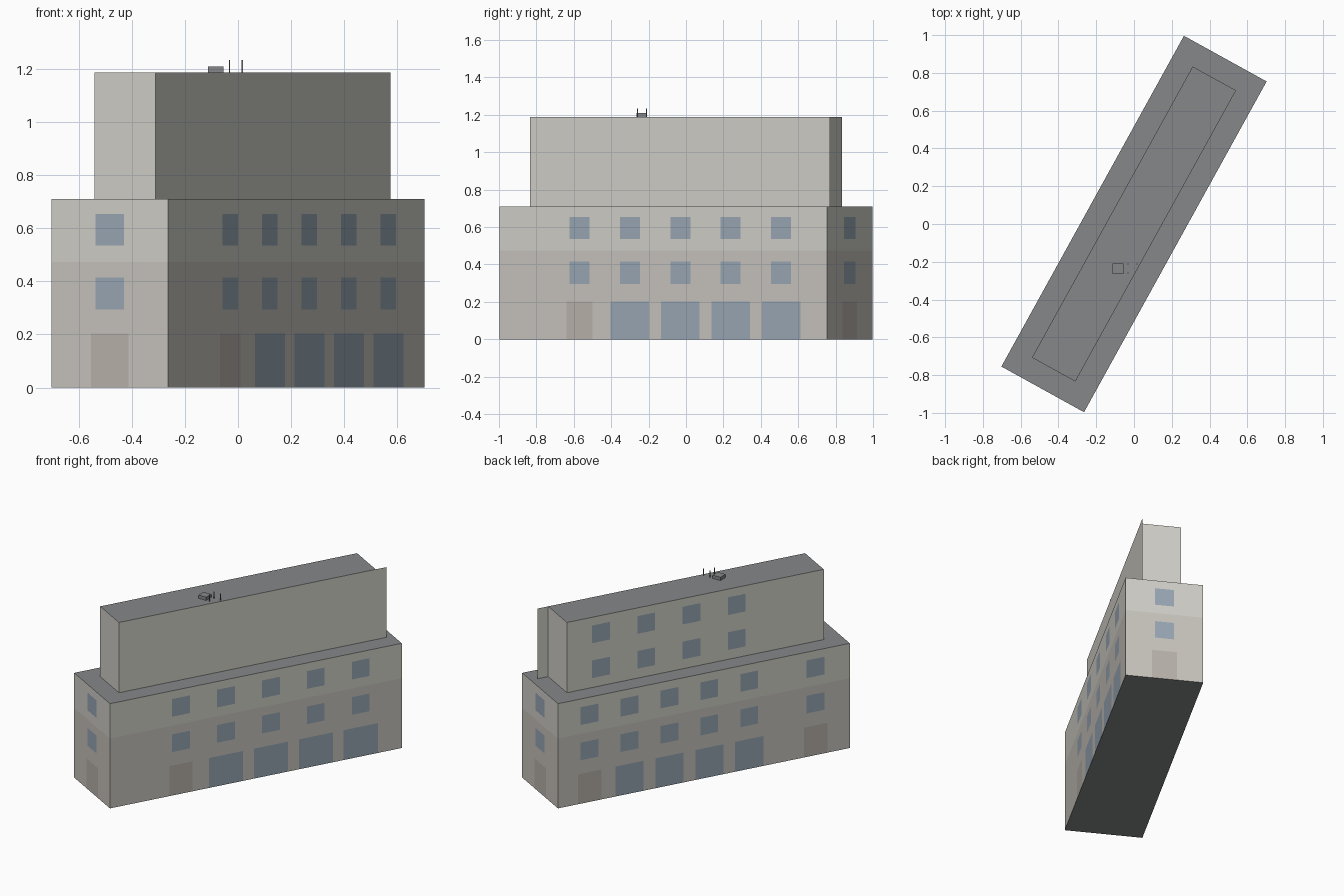
import bpy, bmesh, math
from mathutils import Vector

if "Cube" in bpy.data.objects:
    bpy.data.objects.remove(bpy.data.objects["Cube"])

ANG = math.radians(61.1)
U = Vector((math.cos(ANG), math.sin(ANG), 0))     # along the building
V = Vector((math.sin(ANG), -math.cos(ANG), 0))    # across the building
Z = Vector((0, 0, 1))


def mat(name, rgb):
    m = bpy.data.materials.new(name)
    m.diffuse_color = (*rgb, 1)
    m.use_nodes = True
    m.node_tree.nodes["Principled BSDF"].inputs["Base Color"].default_value = m.diffuse_color
    return m


MATS = [mat("upper_render", (0.64, 0.63, 0.58)), mat("lower_render", (0.58, 0.55, 0.51)),
        mat("window_glass", (0.32, 0.39, 0.46)), mat("door_panel", (0.48, 0.45, 0.41)),
        mat("roof_grey", (0.24, 0.245, 0.25))]
UPPER, LOWER, GLASS, DOOR, ROOF = range(5)


def pt(u, v, z):
    return U * u + V * v + Z * z


def wall(bm, a, b, z0, z1, panels=(), base=UPPER, split=None):
    """Flat wall from a to b (u, v), cut into cells; panels = (centre, width, z0, z1, material)."""
    a, b = Vector(a), Vector(b)
    length = (b - a).length
    d = (b - a) / length
    ss = sorted({0, round(length, 4)} | {round(c + k * w / 2, 4) for c, w, *_ in panels for k in (-1, 1)})
    zs = sorted({z0, z1} | ({split} if split else set()) | {z for p in panels for z in p[2:4]})
    vs = [[bm.verts.new(pt(*(a + d * s), z)) for s in ss] for z in zs]
    for j in range(len(zs) - 1):
        for i in range(len(ss) - 1):
            f = bm.faces.new((vs[j][i], vs[j][i + 1], vs[j + 1][i + 1], vs[j + 1][i]))
            cs, cz = (ss[i] + ss[i + 1]) / 2, (zs[j] + zs[j + 1]) / 2
            f.material_index = LOWER if split and cz < split else base
            for c, w, p0, p1, m in panels:
                if abs(cs - c) < w / 2 and p0 < cz < p1:
                    f.material_index = m


def slab(bm, hu, hv, z, up=True):
    c = [(-hu, hv), (hu, hv), (hu, -hv), (-hu, -hv)]
    f = bm.faces.new([bm.verts.new(pt(*p, z)) for p in (c if up else c[::-1])])
    f.material_index = ROOF


def finish(bm, name):
    bmesh.ops.remove_doubles(bm, verts=bm.verts, dist=0.0005)
    me = bpy.data.meshes.new(name)
    bm.to_mesh(me)
    bm.free()
    for m in MATS:
        me.materials.append(m)
    ob = bpy.data.objects.new(name, me)
    bpy.context.collection.objects.link(ob)
    return ob


ROWS = [(0.295, 0.415), (0.535, 0.655)]


def bays(columns, doors, shop_width):
    """Two rows of windows over a ground floor of doors and shopfronts."""
    out = [(c, 0.122, z0, z1, GLASS) for c in columns for z0, z1 in ROWS]
    for c in columns:
        out.append((c, 0.16, 0, 0.203, DOOR) if c in doors else (c, shop_width, 0, 0.203, GLASS))
    return out


# Lower three storeys
L, W, H = 1.0, 0.25, 0.711
bm = bmesh.new()
right = [0.487 + 0.308 * i for i in range(5)]
left = [0.217 + 0.2735 * i for i in range(5)] + [1.766]
end = bays([W], [W], 0)
for a, b, p in [((-L, W), (L, W), bays(right, right[:1], 0.234)),
                ((L, -W), (-L, -W), bays(left, [left[0], left[-1]], 0.193)),
                ((-L, -W), (-L, W), end), ((L, W), (L, -W), end)]:
    wall(bm, a, b, 0, H, p, UPPER, 0.474)
slab(bm, L, W, H)
slab(bm, L, W, 0, False)
finish(bm, "lower_storeys")

# Set-back upper storeys; the blank right wall runs on past the far corner
L, W, T = 0.88, 0.131, 1.188
bm = bmesh.new()
top = [(0.234 + 0.31 * i, 0.122, z, z + 0.12, GLASS) for i in range(4) for z in (0.775, 1.012)]
wall(bm, (L, -W), (-L, -W), H, T, top)
wall(bm, (-L, -W), (-L, W), H, T)
wall(bm, (-L, W), (L, W), H, T)
wall(bm, (L, W), (L, -W), H, T)
slab(bm, L, W, T)
finish(bm, "upper_storeys")
bm = bmesh.new()
wall(bm, (L, W), (0.952, W), H, T)
finish(bm, "wall_extension")


# Rooftop equipment, square to the axes
def roof_box(name, x, y, sx, sy, h):
    bpy.ops.mesh.primitive_cube_add(size=1, location=(x, y, T + h / 2))
    ob = bpy.context.object
    ob.name = name
    ob.scale = (sx, sy, h)
    ob.data.materials.append(MATS[ROOF])


roof_box("roof_unit", -0.084, -0.236, 0.058, 0.056, 0.022)
for i, (x, y) in enumerate([(-0.032, -0.212), (-0.032, -0.26), (0.016, -0.212)]):
    roof_box(f"roof_mast_{i + 1}", x, y, 0.005, 0.005, 0.046)
